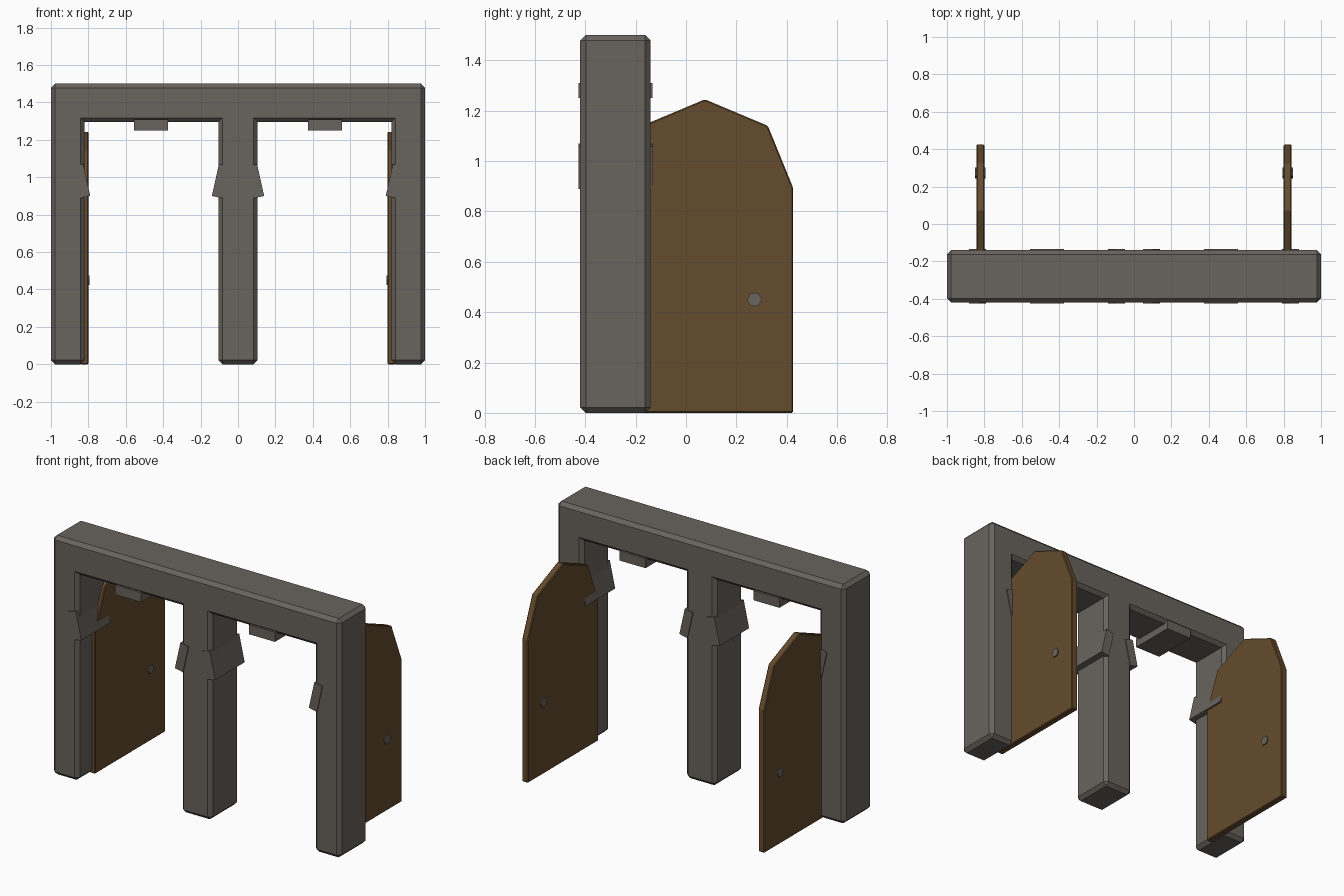
import bpy, bmesh
from math import cos, sin, pi
from mathutils import Vector

cube = bpy.data.objects.get("Cube")
if cube:
    bpy.data.objects.remove(cube)


def material(name, rgb):
    mat = bpy.data.materials.new(name)
    mat.use_nodes = True
    mat.diffuse_color = (*rgb, 1)
    mat.node_tree.nodes["Principled BSDF"].inputs["Base Color"].default_value = (*rgb, 1)
    return mat


iron = material("warm grey iron", (0.14, 0.125, 0.11))
wood = material("brown wood", (0.13, 0.07, 0.026))


def prism(name, outline, axis, start, end, mat, bevel=0):
    """Extrude a flat outline along x or y and chamfer its convex edges."""
    bm = bmesh.new()
    if axis == "x":
        verts = [bm.verts.new((start, a, b)) for a, b in outline]
        shift = Vector((end - start, 0, 0))
    else:
        verts = [bm.verts.new((a, start, b)) for a, b in outline]
        shift = Vector((0, end - start, 0))
    face = bm.faces.new(verts)
    ext = bmesh.ops.extrude_face_region(bm, geom=[face], use_keep_orig=True)
    moved = [g for g in ext["geom"] if isinstance(g, bmesh.types.BMVert)]
    bmesh.ops.translate(bm, verts=moved, vec=shift)
    bmesh.ops.recalc_face_normals(bm, faces=bm.faces[:])
    if bevel:
        edges = [e for e in bm.edges if e.calc_face_angle_signed() > 0.1]
        bmesh.ops.bevel(bm, geom=edges, offset=bevel, segments=1,
                        profile=0.5, affect="EDGES")
    mesh = bpy.data.meshes.new(name)
    bm.to_mesh(mesh)
    bm.free()
    mesh.materials.append(mat)
    obj = bpy.data.objects.new(name, mesh)
    bpy.context.collection.objects.link(obj)
    return obj


FRONT, BACK = -0.42, -0.14
TOP, BEAM, SIDE, MID = 1.5, 1.295, 0.82, 0.105

# Frame: beam on three posts
half = [(MID, 0), (MID, BEAM), (SIDE, BEAM), (SIDE, 0), (1, 0), (1, TOP)]
frame_outline = half + [(-x, z) for x, z in reversed(half)]
prism("gate_frame", frame_outline, "y", FRONT, BACK, iron, 0.022)

# Door leaf outline, peaked and symmetric about its own centre
CENTRE = 0.075
leaf_half = [(0.35, 0), (0.35, 0.895), (0.25, 1.14)]
leaf = ([(CENTRE + y, z) for y, z in leaf_half] + [(CENTRE, 1.245)]
        + [(CENTRE - y, z) for y, z in reversed(leaf_half)])
bolt = [(0.272 + 0.03 * cos(k * pi / 3), 0.45 + 0.03 * sin(k * pi / 3)) for k in range(6)]

# Tilted slab that flares out from a post
flare = [(0.14, 0.9), (0.102, 1.07), (0.047, 1.057), (0.085, 0.888)]
block = [(0.375, 1.25), (0.555, 1.25), (0.555, 1.31), (0.375, 1.31)]

for side, s in (("left", 1), ("right", -1)):
    prism(side + "_door", leaf, "x", s * 0.8, s * 0.842, wood, 0.005)
    prism(side + "_door_bolt", bolt, "x", s * 0.793, s * 0.849, iron)
    for part, outline in (
        ("middle_post_flare", flare),
        ("side_post_flare", [(0.93 - x, z) for x, z in flare]),
        ("beam_block", block),
    ):
        prism(f"{side}_{part}", [(s * x, z) for x, z in outline], "y",
              FRONT - 0.006, BACK + 0.006, iron)
